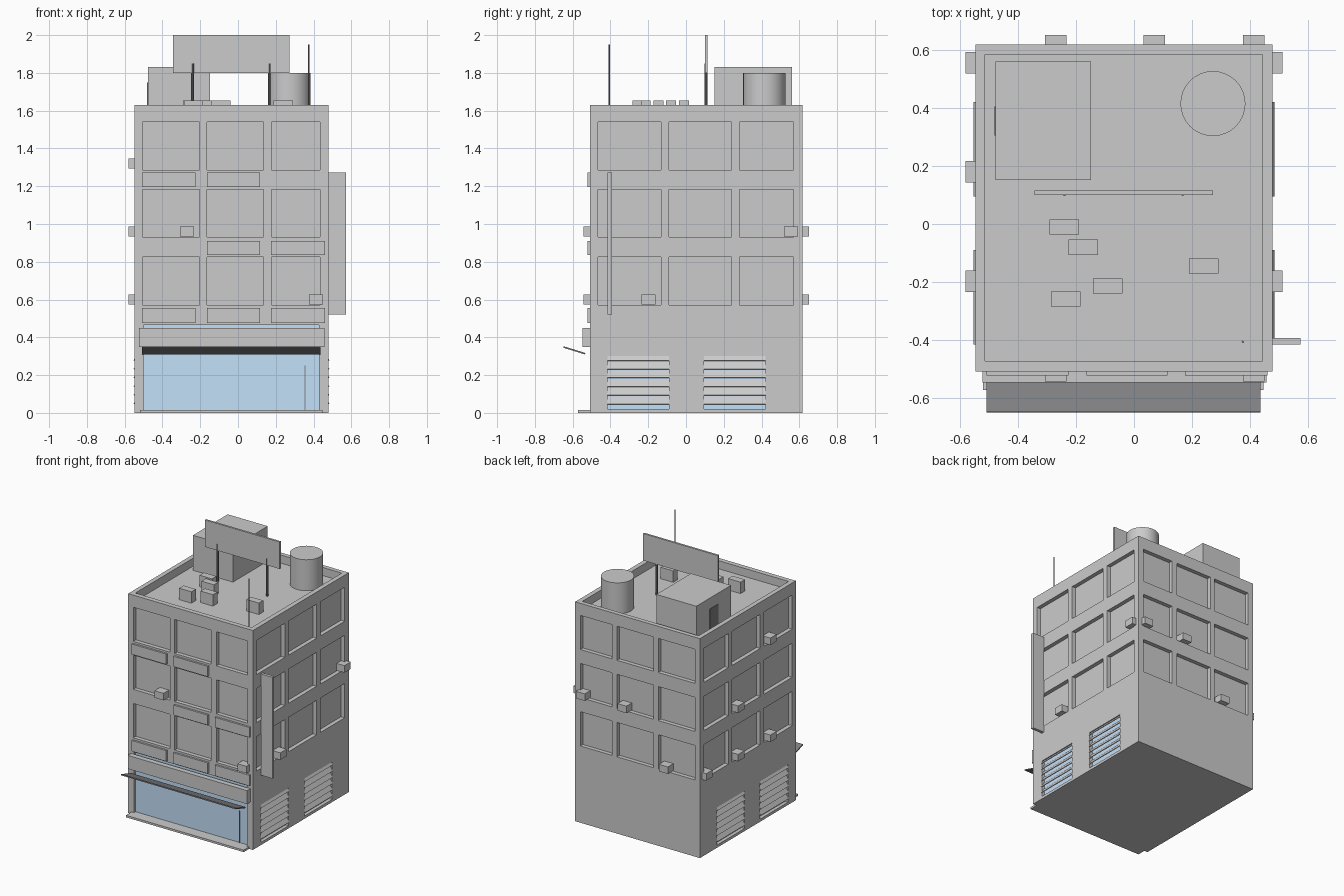
import bpy, bmesh, math
from mathutils import Matrix, Vector

if "Cube" in bpy.data.objects:
    bpy.data.objects.remove(bpy.data.objects["Cube"])

X0, X1, Y0, Y1, ROOF, TOP = -0.547, 0.478, -0.508, 0.618, 1.57, 1.63


def material(name, rgb):
    m = bpy.data.materials.new(name)
    m.diffuse_color = (*rgb, 1)
    m.use_nodes = True
    m.node_tree.nodes["Principled BSDF"].inputs["Base Color"].default_value = m.diffuse_color
    return m


GLASS = material("blue_glass", (0.55, 0.75, 0.95))
DARK = material("dark_grey", (0.22, 0.22, 0.23))


def boxes(name, spans, mat=None):
    """One object from a list of (x0, x1, y0, y1, z0, z1) boxes."""
    bm = bmesh.new()
    for x0, x1, y0, y1, z0, z1 in spans:
        mid = Matrix.Translation(((x0 + x1) / 2, (y0 + y1) / 2, (z0 + z1) / 2))
        size = Matrix.Diagonal((x1 - x0, y1 - y0, z1 - z0, 1))
        bmesh.ops.create_cube(bm, size=1, matrix=mid @ size)
    return finish(name, bm, mat)


def finish(name, bm, mat=None):
    me = bpy.data.meshes.new(name)
    bm.to_mesh(me)
    bm.free()
    if mat:
        me.materials.append(mat)
    ob = bpy.data.objects.new(name, me)
    bpy.context.collection.objects.link(ob)
    return ob


def cylinder(name, x, y, r, z0, z1, sides, mat=None):
    bm = bmesh.new()
    bmesh.ops.create_cone(bm, cap_ends=True, segments=sides, radius1=r, radius2=r, depth=z1 - z0,
                          matrix=Matrix.Translation((x, y, (z0 + z1) / 2)))
    return finish(name, bm, mat)


# Window grid and ground louvre bays
cols_x = [(-0.505, -0.205), (-0.165, 0.135), (0.177, 0.435)]
cols_y = [(-0.465, -0.133), (-0.09, 0.24), (0.283, 0.57)]
rows = [(0.57, 0.825), (0.93, 1.183), (1.287, 1.54)]
bays = [(-0.415, -0.09), (0.095, 0.42)]
D, OUT = 0.03, 0.05

# Building body with recesses cut into it
cuts = [(-0.513, 0.443, -0.472, 0.585, ROOF, TOP + 0.1),
        (-0.5, 0.43, Y0 - OUT, Y0 + D, 0.015, 0.465)]
for z in rows:
    for c in cols_x:
        cuts += [(*c, Y0 - OUT, Y0 + D, *z), (*c, Y1 - D, Y1 + OUT, *z)]
    for c in cols_y:
        cuts += [(X0 - OUT, X0 + D, *c, *z), (X1 - D, X1 + OUT, *c, *z)]
for b in bays:
    cuts += [(X0 - OUT, X0 + D, *b, 0.02, 0.3), (X1 - D, X1 + OUT, *b, 0.02, 0.3)]
cutter = boxes("cutter", cuts)
cutter.hide_render = True
body = boxes("building_body", [(X0, X1, Y0, Y1, 0, TOP)])
mod = body.modifiers.new("recesses", 'BOOLEAN')
mod.operation = 'DIFFERENCE'
mod.solver = 'EXACT'
mod.object = cutter
bpy.context.view_layer.objects.active = body
bpy.ops.object.modifier_apply(modifier=mod.name)
bpy.data.objects.remove(cutter)

# Shopfront: glass, door bar, step, fascia and upturned awning
boxes("shop_glass", [(-0.5, 0.43, Y0 + 0.02, Y0 + D, 0.015, 0.465)], GLASS)
boxes("door_edge", [(0.352, 0.357, Y0 + 0.015, Y0 + 0.02, 0.015, 0.25)], DARK)
boxes("shop_step", [(-0.52, 0.447, -0.572, Y0, 0, 0.015)])
boxes("shop_fascia", [(-0.523, 0.457, -0.547, Y0, 0.35, 0.45)])
awning = boxes("awning", [(-0.508, 0.436, -0.06, 0.06, -0.004, 0.004)], DARK)
awning.location = (0, -0.591, 0.331)
awning.rotation_euler = (-math.atan2(0.035, 0.113), 0, 0)

# Side louvres: glass behind tilted blades
boxes("louvre_glass", [(*xs, *b, 0.02, 0.3) for b in bays
                       for xs in ((X0 + 0.025, X0 + D), (X1 - D, X1 - 0.025))], GLASS)
bm = bmesh.new()
for side, x in ((-1, X0), (1, X1)):
    for b in bays:
        for i in range(6):
            z = 0.07 + i * 0.046
            mat = (Matrix.Translation((x - side * 0.008, sum(b) / 2, z - 0.004))
                   @ Matrix.Rotation(-side * math.radians(32), 4, 'Y')
                   @ Matrix.Diagonal((0.005, b[1] - b[0], 0.045, 1)))
            bmesh.ops.create_cube(bm, size=1, matrix=mat)
finish("louvre_blades", bm)

# Flat sign panels between floors and the projecting vertical sign
panel_x = [(-0.508, -0.225), (-0.164, 0.116), (0.175, 0.46)]
panel_rows = [((0.475, 0.555), (0, 1, 2)), ((0.835, 0.91), (1, 2)), ((1.195, 1.272), (0, 1))]
boxes("front_sign_panels", [(*panel_x[i], Y0 - 0.014, Y0, *z) for z, ids in panel_rows for i in ids])
boxes("vertical_sign", [(X1, 0.573, -0.415, -0.393, 0.52, 1.272)])

# Wall air conditioners
W, P, H = 0.037, 0.034, 0.026
units = []
for x, z in ((-0.27, 0.96), (0.412, 0.6)):
    units.append((x - W, x + W, Y0 - P, Y0 + D, z - H, z + H))
for x, z in ((0.412, 0.96), (0.07, 0.96), (-0.27, 0.6)):
    units.append((x - W, x + W, Y1 - D, Y1 + P, z - H, z + H))
for y, z in ((-0.198, 1.32), (-0.198, 0.6), (0.18, 0.96), (0.18, 0.6), (0.555, 0.6)):
    units.append((X0 - P, X0 + D, y - W, y + W, z - H, z + H))
for y, z in ((0.555, 0.96), (-0.198, 0.6)):
    units.append((X1 - D, X1 + P, y - W, y + W, z - H, z + H))
boxes("wall_air_conditioners", units)

# Rooftop: stair house, door, water tank, units, billboard, antenna
boxes("stair_house", [(-0.477, -0.148, 0.152, 0.56, ROOF, 1.83)])
boxes("stair_door", [(-0.481, -0.477, 0.305, 0.405, ROOF, 1.75)], DARK)
tank = cylinder("water_tank", 0.272, 0.415, 0.112, ROOF, 1.8, 32)
bpy.ops.object.select_all(action='DESELECT')
tank.select_set(True)
bpy.context.view_layer.objects.active = tank
bpy.ops.object.shade_smooth_by_angle()
spots = [(-0.24, -0.01), (-0.175, -0.08), (0.24, -0.145), (-0.09, -0.213), (-0.235, -0.258)]
boxes("roof_units", [(x - 0.051, x + 0.051, y - 0.026, y + 0.026, ROOF, 1.655) for x, y in spots])
boxes("billboard", [(-0.343, 0.272, 0.1, 0.115, 1.8, 2.0)])
for name, x in (("left", -0.24), ("right", 0.168)):
    cylinder("billboard_post_" + name, x, 0.105, 0.008, ROOF, 1.85, 8, DARK)
cylinder("antenna", 0.375, -0.406, 0.004, ROOF, 1.95, 8, DARK)
